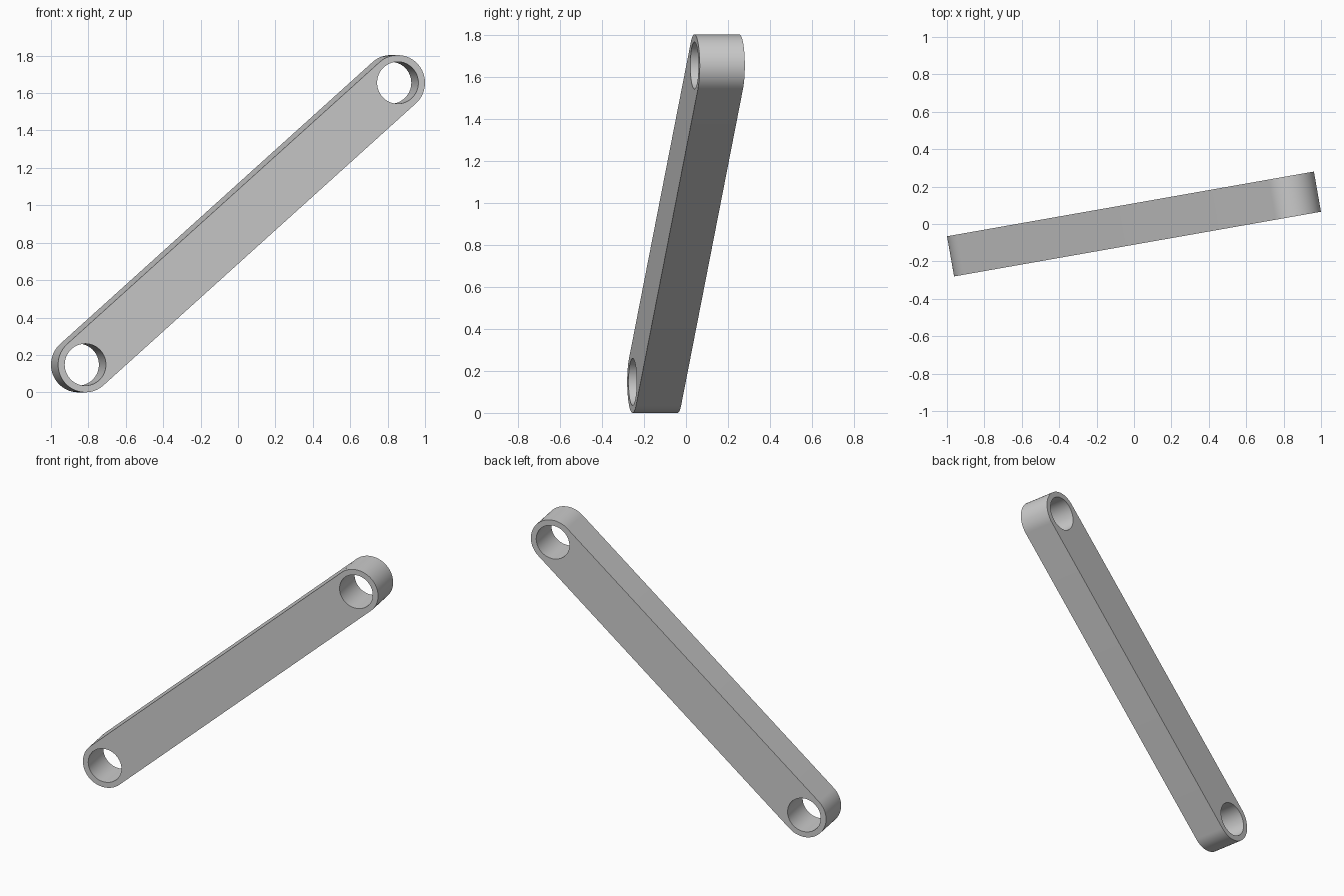
import bpy, bmesh
from math import cos, sin, pi, radians, atan2
from mathutils import Matrix

if "Cube" in bpy.data.objects:
    bpy.data.objects.remove(bpy.data.objects["Cube"])

R, HOLE, THICK = 0.148, 0.112, 0.218
A, B = (-0.848, R), (0.848, 1.803 - R)
tilt = atan2(B[1] - A[1], B[0] - A[0])


def arc(c, r, start, sweep, n):
    return [(c[0] + r * cos(start + sweep * i / n),
             c[1] + r * sin(start + sweep * i / n)) for i in range(n + 1)]


def add_loop(curve, pts):
    s = curve.splines.new('POLY')
    s.points.add(len(pts) - 1)
    for p, (x, y) in zip(s.points, pts):
        p.co = (x, y, 0, 1)
    s.use_cyclic_u = True


# Flat link profile: rounded bar outline with two pin holes
profile = bpy.data.curves.new("link_profile", 'CURVE')
profile.dimensions = '2D'
profile.fill_mode = 'BOTH'
profile.extrude = THICK / 2
add_loop(profile, arc(B, R, tilt - pi / 2, pi, 32) + arc(A, R, tilt + pi / 2, pi, 32))
for c in (A, B):
    add_loop(profile, arc(c, HOLE, 0, 2 * pi, 64)[:-1])

# Convert to a welded mesh, stood upright and turned about z
temp = bpy.data.objects.new("link_helper", profile)
bpy.context.collection.objects.link(temp)
mesh = bpy.data.meshes.new_from_object(
    temp.evaluated_get(bpy.context.evaluated_depsgraph_get()))
bpy.data.objects.remove(temp)
bm = bmesh.new()
bm.from_mesh(mesh)
bmesh.ops.remove_doubles(bm, verts=bm.verts, dist=1e-5)
bm.transform(Matrix.Rotation(radians(10), 4, 'Z') @ Matrix.Rotation(pi / 2, 4, 'X'))
bmesh.ops.recalc_face_normals(bm, faces=bm.faces)
bm.to_mesh(mesh)
bm.free()

link = bpy.data.objects.new("link_bar", mesh)
bpy.context.collection.objects.link(link)
bpy.context.view_layer.objects.active = link
link.select_set(True)
bpy.ops.object.shade_smooth_by_angle(angle=radians(30))
